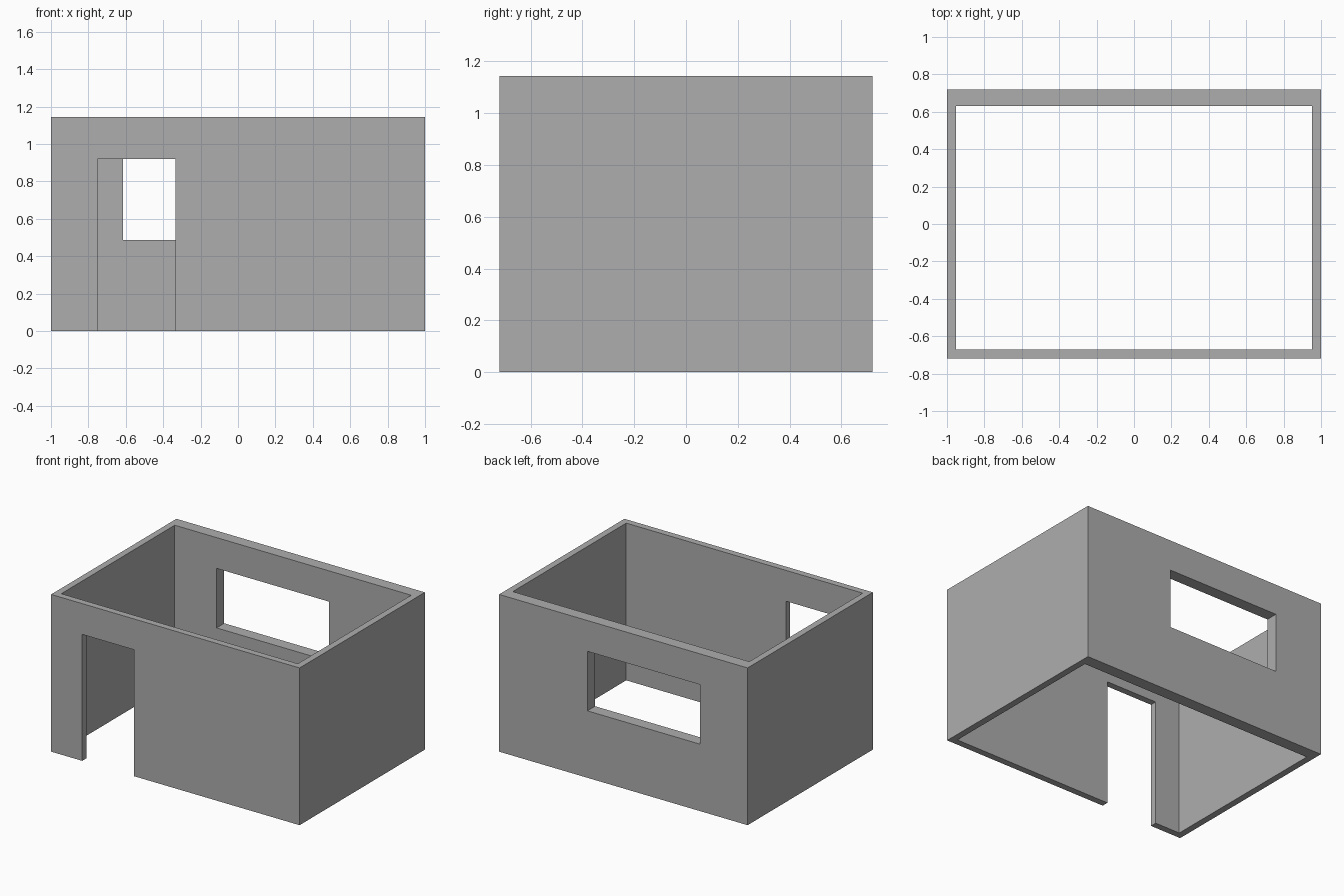
import bpy
from mathutils import Vector

default = bpy.data.objects.get("Cube")
if default:
    bpy.data.objects.remove(default, do_unlink=True)

# One plain grey for the whole shell
grey = bpy.data.materials.new("wall grey")
grey.use_nodes = True
colour = (0.42, 0.42, 0.42, 1)
grey.diffuse_color = colour
grey.node_tree.nodes["Principled BSDF"].inputs["Base Color"].default_value = colour


def box(name, low, high):
    """Axis-aligned box between two corners."""
    low, high = Vector(low), Vector(high)
    bpy.ops.mesh.primitive_cube_add(size=1, location=(low + high) / 2)
    obj = bpy.context.object
    obj.name = name
    obj.scale = high - low
    bpy.ops.object.transform_apply(location=True, rotation=False, scale=True)
    obj.data.materials.append(grey)
    return obj


def cut(target, cutter):
    """Subtract a box from the target, then discard it."""
    cutter.hide_render = True
    mod = target.modifiers.new(cutter.name, "BOOLEAN")
    mod.operation = "DIFFERENCE"
    mod.solver = "EXACT"
    mod.object = cutter
    bpy.context.view_layer.objects.active = target
    bpy.ops.object.modifier_apply(modifier=mod.name)
    bpy.data.objects.remove(cutter, do_unlink=True)


HALF_DEPTH, HEIGHT = 0.72, 1.144
WALL, BACK_WALL = 0.048, 0.088
HEAD = 0.92          # shared top of door and window
OVER = 0.1           # cutter overshoot

# Outer block of the room
walls = box("room_walls", (-1, -HALF_DEPTH, 0), (1, HALF_DEPTH, HEIGHT))

# Open interior, without floor or roof; the back wall is thicker
cut(walls, box("interior", (WALL - 1, WALL - HALF_DEPTH, -OVER),
               (1 - WALL, HALF_DEPTH - BACK_WALL, HEIGHT + OVER)))

# Doorway in the front wall, reaching the ground
cut(walls, box("doorway", (-0.75, -HALF_DEPTH - OVER, -OVER),
               (-0.335, -HALF_DEPTH + 2 * OVER, HEAD)))

# Window in the back wall
cut(walls, box("window_opening", (-0.615, HALF_DEPTH - 2 * OVER, 0.487),
               (0.29, HALF_DEPTH + OVER, HEAD)))
